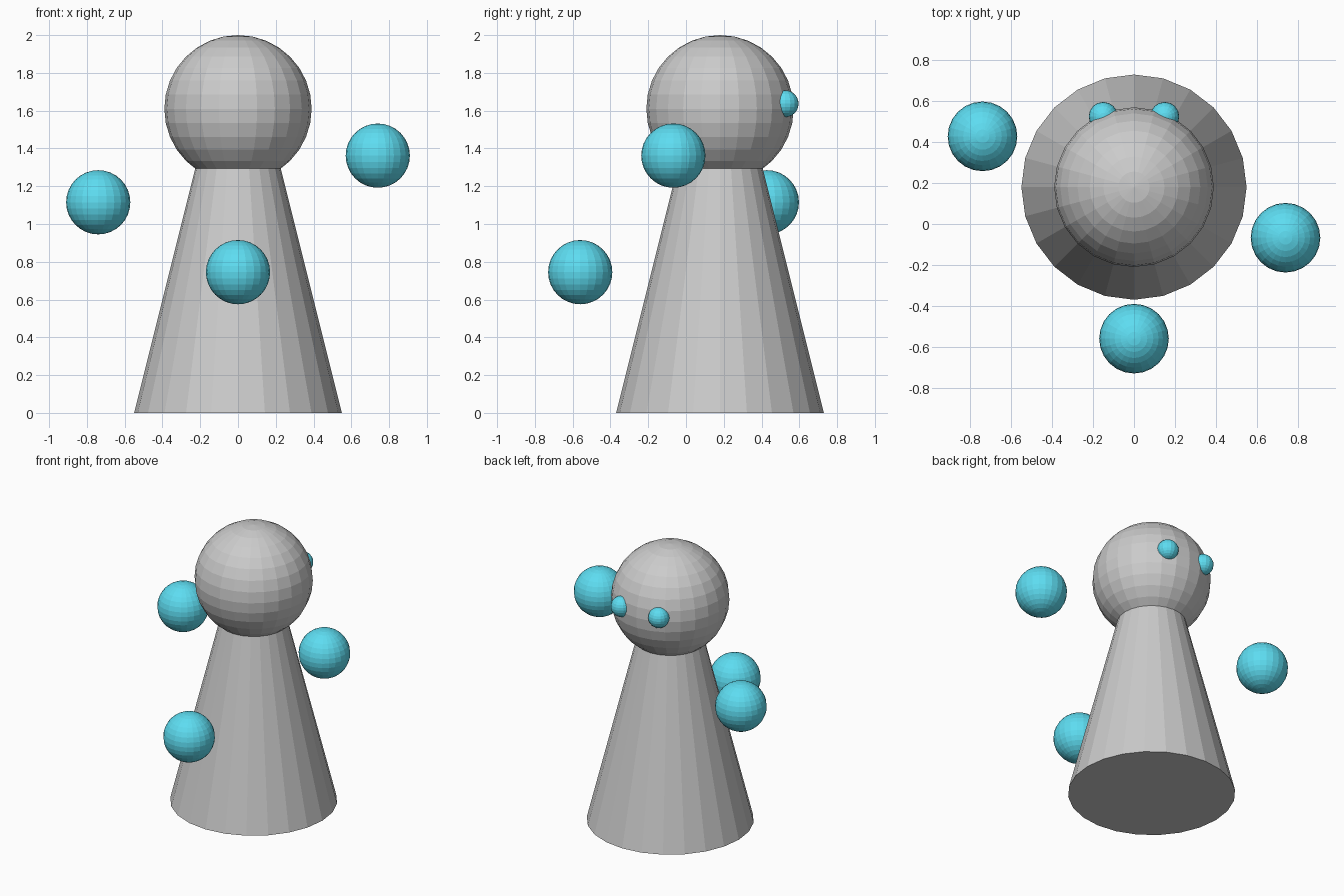
import bpy

if "Cube" in bpy.data.objects:
    bpy.data.objects.remove(bpy.data.objects["Cube"])

AXIS_Y = 0.18   # the figure stands slightly behind the origin
SEGMENTS = 24

teal = bpy.data.materials.new("teal")
teal.diffuse_color = (0.11, 0.72, 0.88, 1)
teal.use_nodes = True
teal.node_tree.nodes["Principled BSDF"].inputs["Base Color"].default_value = teal.diffuse_color


def ball(name, location, radius, segments=SEGMENTS, rings=16, material=None):
    bpy.ops.mesh.primitive_uv_sphere_add(
        segments=segments, ring_count=rings, radius=radius, location=location)
    obj = bpy.context.object
    obj.name = name
    if material:
        obj.data.materials.append(material)
    return obj


# Tapered body, its top tucked inside the head
bpy.ops.mesh.primitive_cone_add(
    vertices=SEGMENTS, radius1=0.55, radius2=0.22, depth=1.32,
    location=(0, AXIS_Y, 0.66))
bpy.context.object.name = "body"

# Head
ball("head", (0, AXIS_Y, 1.61), 0.39)

# Eyes on the +y side
for side, x in (("left", -0.15), ("right", 0.15)):
    ball(f"{side}_eye", (x, 0.525, 1.637), 0.071, 16, 12, teal)

# Floating orbs climbing around the body
orbs = {
    "low_orb": (0, -0.56, 0.745),
    "middle_orb": (-0.74, 0.428, 1.115),
    "high_orb": (0.74, -0.067, 1.362),
}
for name, location in orbs.items():
    ball(name, location, 0.17, material=teal)
